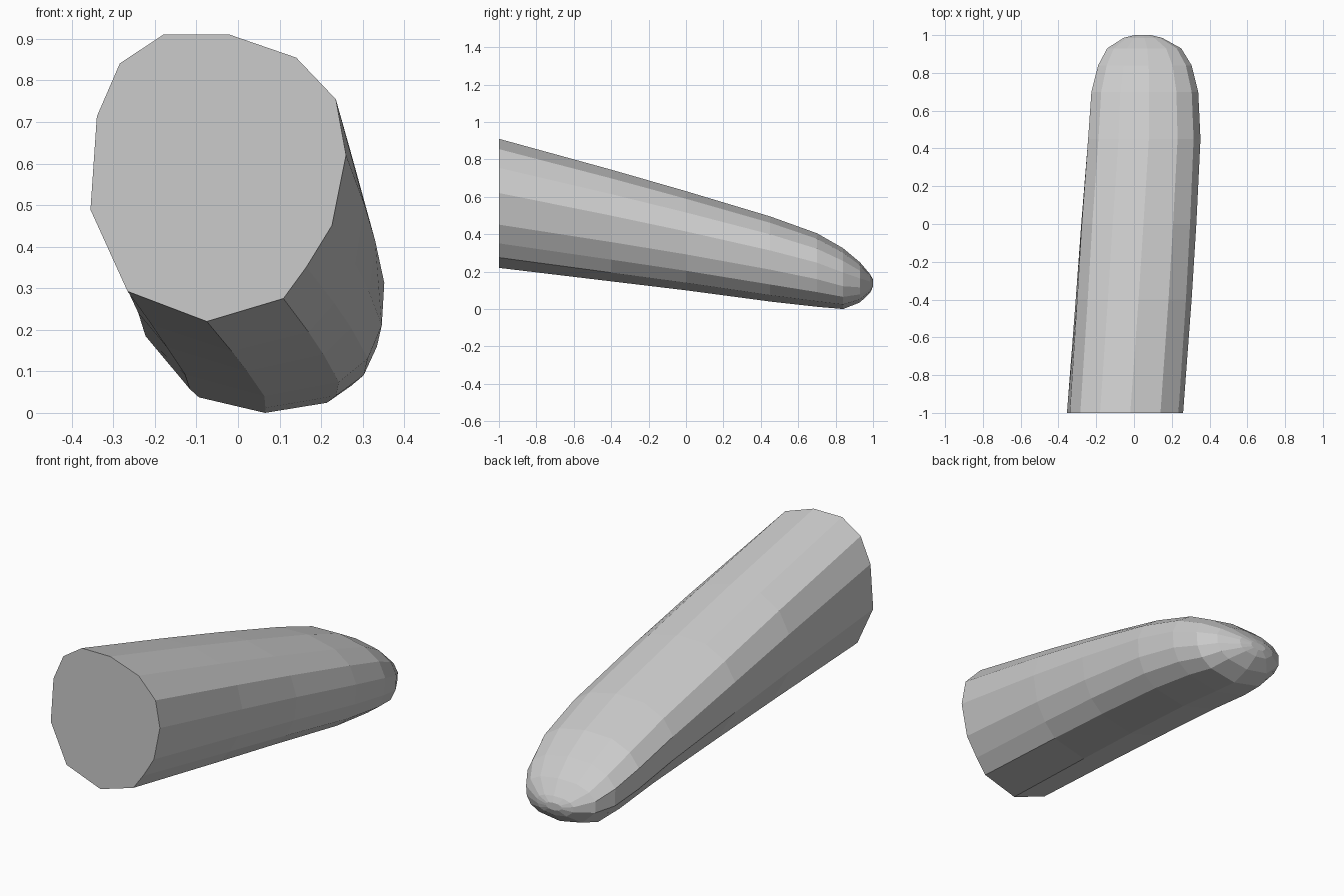
import bpy, bmesh

if "Cube" in bpy.data.objects:
    bpy.data.objects.remove(bpy.data.objects["Cube"])

# Unit cross-sections: angular cut end, and fuller rounded tip
CUT = [(-.43, 1), (.09, 1), (.61, .84), (.92, .55), (1, .16), (.89, -.33), (.69, -.62),
       (.51, -.84), (-.09, -1), (-.71, -.79), (-1, -.22), (-.95, .43), (-.77, .8)]
TIP = [(-.43, .98), (.1, 1), (.6, .85), (.88, .58), (1, .2), (.98, -.25), (.87, -.6),
       (.64, -.85), (.05, -1), (-.58, -.77), (-.95, -.12), (-.96, .42), (-.78, .76)]

# Stations along the length: y, x min, x max, z min, z max
STATIONS = [
    (-1.0, -.355, .26, .22, .91),
    (-.4, -.315, .305, .148, .745),
    (0, -.29, .33, .1, .63),
    (.45, -.255, .352, .04, .495),
    (.7, -.237, .34, .012, .405),
    (.84, -.2, .305, 0, .325),
    (.93, -.15, .25, .035, .25),
    (.985, -.06, .15, .088, .185),
    (1.0, 0, .09, .12, .157),
]

# Tapered body lofted through the stations
bm = bmesh.new()
rings = []
for y, x0, x1, z0, z1 in STATIONS:
    t = min(1, (y + 1) / 1.45)
    ring = []
    for (a, b), (c, d) in zip(CUT, TIP):
        u, v = a + (c - a) * t, b + (d - b) * t
        ring.append(bm.verts.new(((x0 + x1) / 2 + u * (x1 - x0) / 2, y,
                                  (z0 + z1) / 2 + v * (z1 - z0) / 2)))
    rings.append(ring)
n = len(CUT)
for r, s in zip(rings, rings[1:]):
    for i in range(n):
        j = (i + 1) % n
        bm.faces.new((r[i], r[j], s[j], s[i]))

# Flat cut end and small tip cap
bm.faces.new(rings[0])
bm.faces.new(rings[-1])
bmesh.ops.recalc_face_normals(bm, faces=bm.faces)

mesh = bpy.data.meshes.new("rounded_tapered_body")
bm.to_mesh(mesh)
bm.free()
body = bpy.data.objects.new("rounded_tapered_body", mesh)
bpy.context.collection.objects.link(body)
